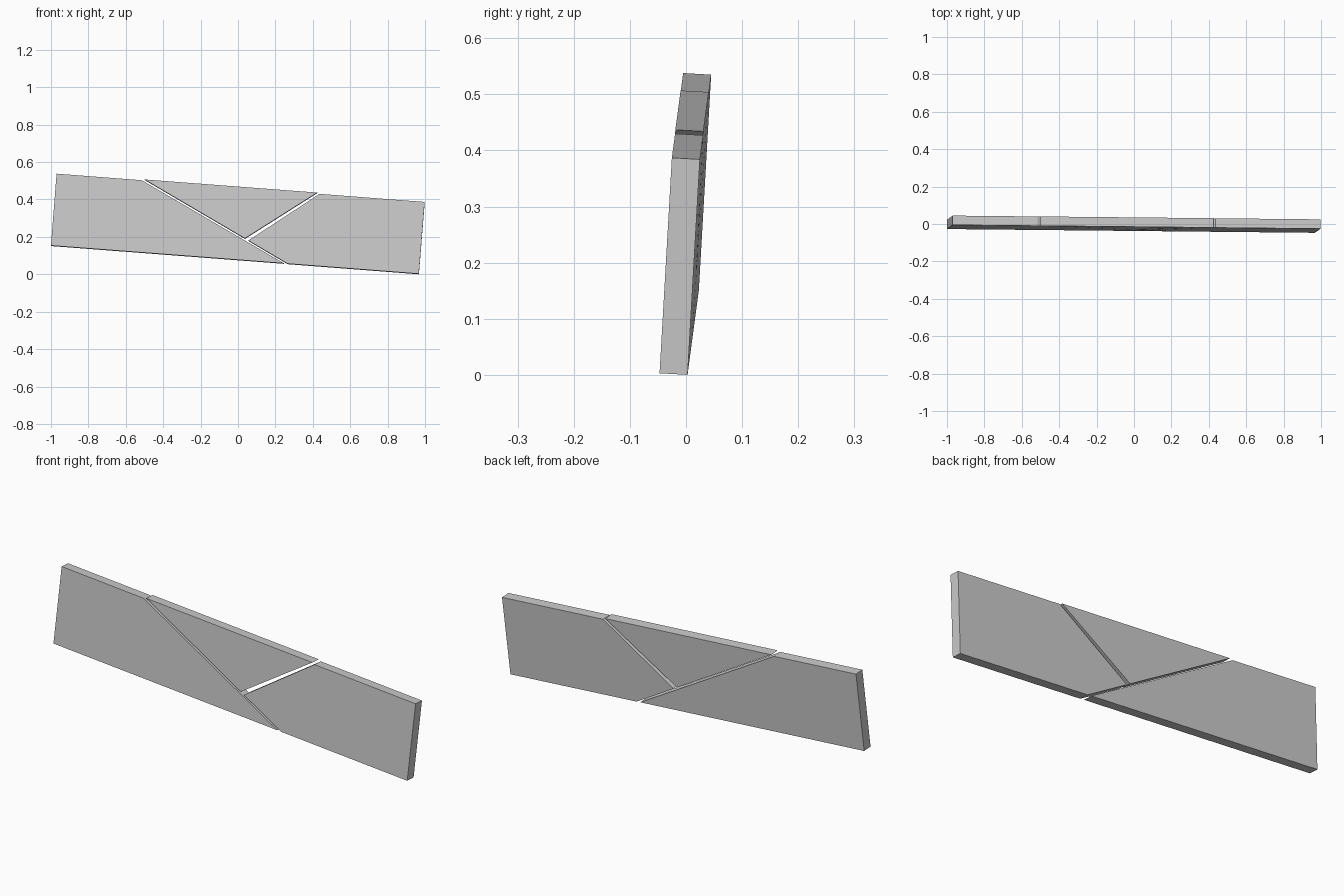
import bpy
import bmesh
from mathutils import Vector

if "Cube" in bpy.data.objects:
    bpy.data.objects.remove(bpy.data.objects["Cube"])

# The panel leans slightly: its front lies on y = A*x + B*z + C
A, B, C = -0.0058, 0.0576, -0.0417
THICK = Vector((-A, 1.0, -B)).normalized() * 0.05


def panel(name, outline):
    """Extrude an outline drawn in the front view through the thickness."""
    bm = bmesh.new()
    front = [bm.verts.new((x, A * x + B * z + C, z)) for x, z in outline]
    face = bm.faces.new(front)
    ext = bmesh.ops.extrude_face_region(bm, geom=[face], use_keep_orig=True)
    back = [g for g in ext["geom"] if isinstance(g, bmesh.types.BMVert)]
    bmesh.ops.translate(bm, verts=back, vec=THICK)
    bmesh.ops.recalc_face_normals(bm, faces=bm.faces)
    mesh = bpy.data.meshes.new(name)
    bm.to_mesh(mesh)
    bm.free()
    obj = bpy.data.objects.new(name, mesh)
    bpy.context.collection.objects.link(obj)
    return obj


# Left board with a diagonal end
panel("left_board", [(-1.0, 0.154), (0.245, 0.059), (-0.515, 0.503), (-0.97, 0.538)])

# Triangular wedge, sitting a hair proud of the top edge
panel("middle_wedge", [(0.037, 0.192), (0.424, 0.437), (-0.5, 0.507)])

# Right board, pointed where the two gaps meet
panel("right_board", [(0.265, 0.057), (0.967, 0.003), (0.998, 0.387),
                      (0.436, 0.430), (0.055, 0.181)])
